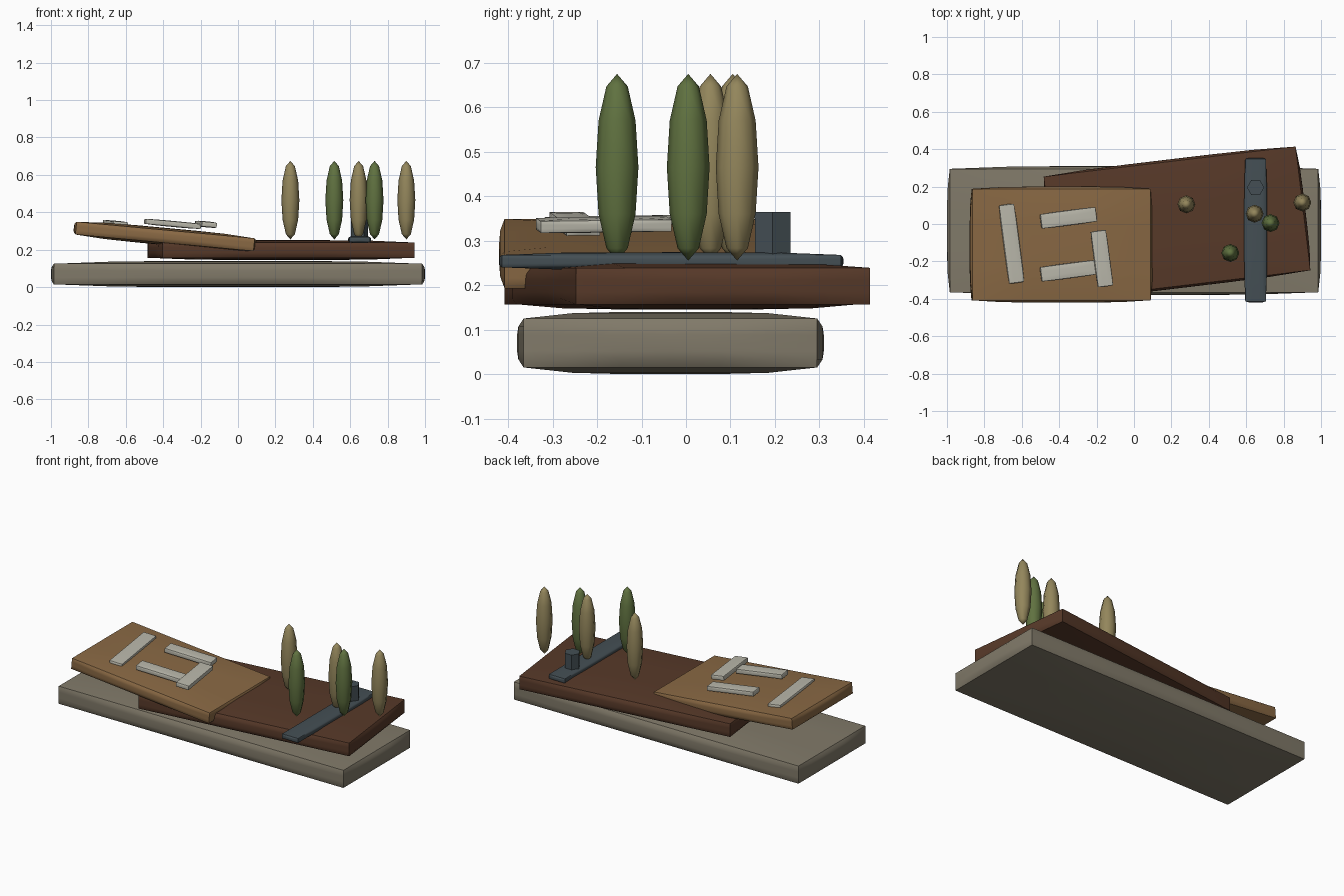
import bpy
import bmesh
from math import radians, pi
from mathutils import Matrix, Euler

cube = bpy.data.objects.get("Cube")
if cube:
    bpy.data.objects.remove(cube, do_unlink=True)


def material(name, rgb):
    linear = [(c / 255) ** 2.2 for c in rgb] + [1.0]
    mat = bpy.data.materials.new(name)
    mat.use_nodes = True
    mat.diffuse_color = linear
    bsdf = mat.node_tree.nodes["Principled BSDF"]
    bsdf.inputs["Base Color"].default_value = linear
    bsdf.inputs["Roughness"].default_value = 0.9
    return mat


stone = material("grey stone", (128, 121, 105))
soil = material("dark brown", (88, 60, 45))
clay = material("tan clay", (137, 105, 70))
pale = material("pale wall", (186, 184, 171))
slate = material("blue slate", (70, 80, 85))
green = material("leaf green", (96, 113, 66))
olive = material("dry olive", (146, 133, 92))


def finish(name, bm, mat, angle=35):
    mesh = bpy.data.meshes.new(name)
    bm.to_mesh(mesh)
    bm.free()
    mesh.materials.append(mat)
    obj = bpy.data.objects.new(name, mesh)
    bpy.context.collection.objects.link(obj)
    bpy.ops.object.select_all(action="DESELECT")
    obj.select_set(True)
    bpy.context.view_layer.objects.active = obj
    bpy.ops.object.shade_smooth_by_angle(angle=radians(angle))
    return obj


def slab(name, mat, centre, half, bulge, turn=0, tilt=0):
    """Box whose faces swell gently outwards from its edges."""
    bm = bmesh.new()
    bmesh.ops.create_cube(bm, size=2)
    bmesh.ops.subdivide_edges(bm, edges=bm.edges[:], cuts=5, use_grid_fill=True)
    for v in bm.verts:
        p = v.co.copy()
        for i in range(3):
            rim = max(p[j] ** 4 for j in range(3) if j != i)
            v.co[i] = p[i] * (half[i] - bulge * rim)
    obj = finish(name, bm, mat)
    # Tilt follows the slope along x, after the turn about z
    rotation = Euler((0, radians(tilt), 0)).to_matrix() @ Euler((0, 0, radians(turn))).to_matrix()
    obj.rotation_euler = rotation.to_euler()
    obj.location = centre
    return obj


# Stacked ground slabs
slab("base_slab", stone, (0, -0.035, 0.07), (1.0, 0.345, 0.07), 0.015)
slab("middle_slab", soil, (0.23, 0.003, 0.198), (0.69, 0.345, 0.053), 0.012, turn=6.8)
slab("upper_slab", clay, (-0.39, -0.11, 0.271), (0.49, 0.31, 0.046), 0.012, tilt=5.3)

# Low walls on the upper slab
for name, centre, half, tilt in (
    ("outer_wall", (-0.655, -0.105, 0.34), (0.043, 0.212, 0.015), 5.3),
    ("back_wall", (-0.35, 0.033, 0.338), (0.151, 0.041, 0.016), 5.3),
    ("front_wall", (-0.35, -0.25, 0.338), (0.151, 0.041, 0.016), 5.3),
    ("cross_wall", (-0.172, -0.185, 0.336), (0.043, 0.151, 0.016), 5.3),
):
    slab(name, pale, centre, half, 0.003, turn=7.5, tilt=tilt)

# Path strip and its hexagonal post
slab("path_strip", slate, (0.65, -0.033, 0.254), (0.061, 0.387, 0.02), 0.006)
bm = bmesh.new()
bmesh.ops.create_cone(bm, cap_ends=True, segments=6, radius1=0.046, radius2=0.046,
                      depth=0.115,
                      matrix=Matrix.Translation((0.65, 0.195, 0.307)) @ Matrix.Rotation(pi / 6, 4, "Z"))
# Put a corner of the post on the x axis
if max(v.co.x for v in bm.verts) < 0.65 + 0.045:
    bmesh.ops.rotate(bm, verts=bm.verts[:], cent=(0.65, 0.195, 0),
                     matrix=Matrix.Rotation(pi / 6, 3, "Z"))
finish("path_post", bm, slate)

# Slender trees
for i, (x, y, mat) in enumerate((
    (0.28, 0.105, olive),
    (0.515, -0.155, green),
    (0.645, 0.055, olive),
    (0.73, 0.005, green),
    (0.9, 0.115, olive),
)):
    bm = bmesh.new()
    bmesh.ops.create_uvsphere(bm, u_segments=8, v_segments=6, radius=1,
                              matrix=Matrix.Translation((x, y, 0.465)) @ Matrix.Diagonal((0.048, 0.048, 0.21, 1)))
    finish(f"tree_{i + 1}", bm, mat, angle=60)
